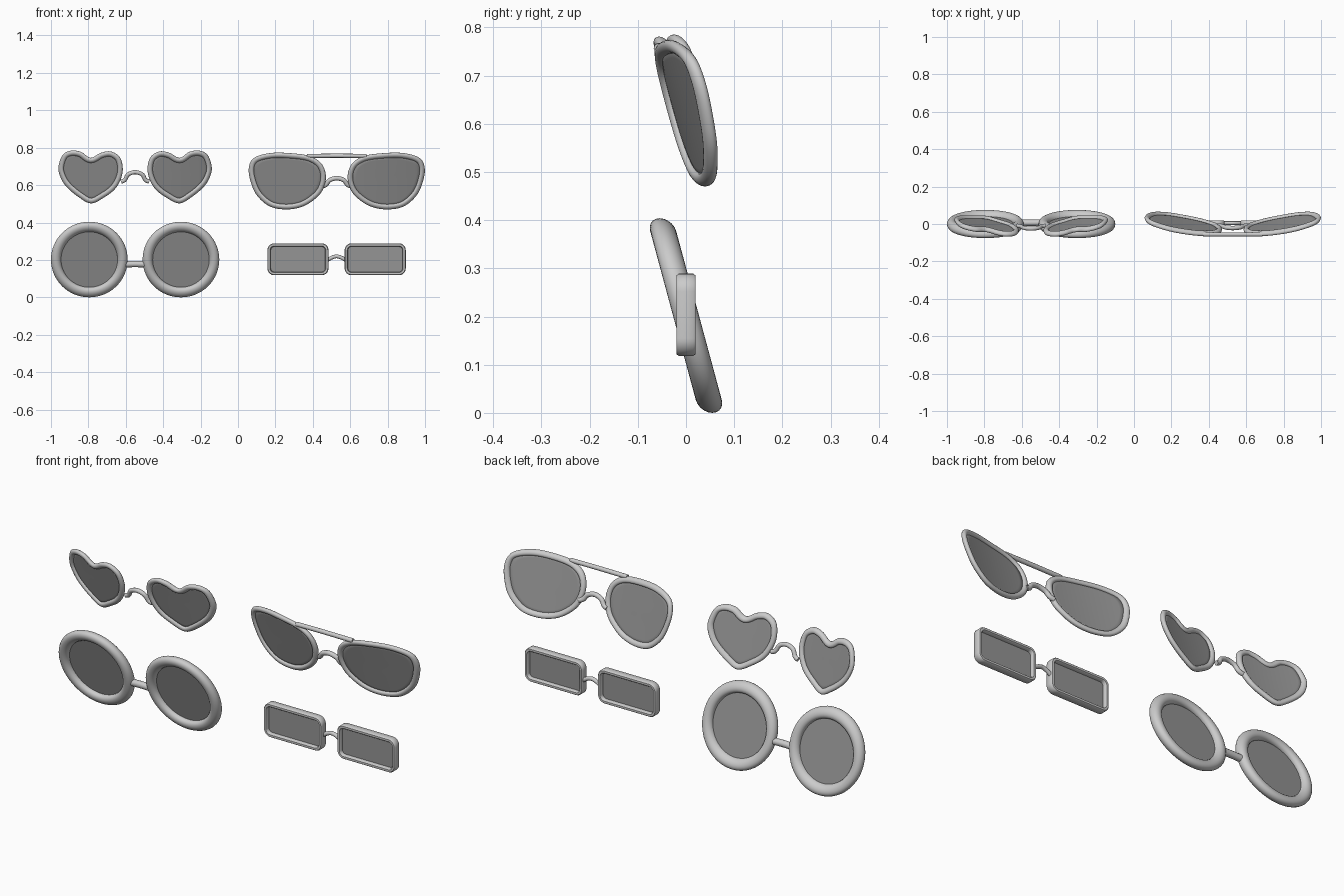
import bpy, bmesh, math
from mathutils import Vector

if "Cube" in bpy.data.objects:
    bpy.data.objects.remove(bpy.data.objects["Cube"])

glass = bpy.data.materials.new("dark_glass")
glass.diffuse_color = (0.3, 0.3, 0.3, 1)
glass.use_nodes = True
glass.node_tree.nodes["Principled BSDF"].inputs["Base Color"].default_value = glass.diffuse_color

def make(name, verts, faces, mat=None, angle=40):
    me = bpy.data.meshes.new(name)
    me.from_pydata(verts, [], faces)
    bm = bmesh.new()
    bm.from_mesh(me)
    bmesh.ops.recalc_face_normals(bm, faces=bm.faces)
    bm.to_mesh(me)
    bm.free()
    ob = bpy.data.objects.new(name, me)
    bpy.context.collection.objects.link(ob)
    if mat:
        me.materials.append(mat)
    bpy.ops.object.select_all(action='DESELECT')
    ob.select_set(True)
    bpy.context.view_layer.objects.active = ob
    bpy.ops.object.shade_smooth_by_angle(angle=math.radians(angle))
    return ob

def smooth(points, closed=True, steps=6):
    # Catmull-Rom curve through the points
    p = [Vector(q) for q in points]
    n, out = len(p), []
    get = (lambda i: p[i % n]) if closed else (lambda i: p[max(0, min(n - 1, i))])
    for i in range(n if closed else n - 1):
        a, b, c, d = (get(i + k) for k in (-1, 0, 1, 2))
        for s in range(steps):
            t = s / steps
            out.append(0.5 * (2 * b + (c - a) * t + (2 * a - 5 * b + 4 * c - d) * t * t
                              + (3 * b - a - 3 * c + d) * t ** 3))
    return out if closed else out + [p[-1]]

def normals(loop):
    n = len(loop)
    area = sum(loop[i].x * loop[(i + 1) % n].y - loop[(i + 1) % n].x * loop[i].y for i in range(n))
    sign = 1 if area > 0 else -1
    res = []
    for i in range(n):
        t = (loop[(i + 1) % n] - loop[i - 1]).normalized()
        res.append(Vector((t.y, -t.x)) * sign)
    return res

def circle_section(r, n=16):
    return [(r * math.cos(2 * math.pi * k / n), r * math.sin(2 * math.pi * k / n)) for k in range(n)]

def pair(name, cx, loop, section, depth, lens_gap=0.0):
    """Rim and lens on both sides; loop is (distance from middle, z)."""
    nor = normals(loop)
    n, m = len(loop), len(section)
    for side, s in (("right", 1), ("left", -1)):
        verts = []
        for p, q in zip(loop, nor):
            for a, b in section:
                w = p + q * a
                verts.append((cx + s * w.x, depth(w.x, w.y) + b, w.y))
        faces = [(i * m + j, i * m + (j + 1) % m, (i + 1) % n * m + (j + 1) % m, (i + 1) % n * m + j)
                 for i in range(n) for j in range(m)]
        make(f"{name}_rim_{side}", verts, faces)
        # lens: concentric rings following the wrap of the frame
        c = sum(loop, Vector((0, 0))) / n
        verts, faces, rings = [], [], 6
        for k in range(rings):
            for p in loop:
                w = p.lerp(c, k / rings)
                verts.append((cx + s * w.x, depth(w.x, w.y), w.y))
        verts.append((cx + s * c.x, depth(c.x, c.y), c.y))
        for k in range(rings - 1):
            for i in range(n):
                j = (i + 1) % n
                faces.append((k * n + i, k * n + j, (k + 1) * n + j, (k + 1) * n + i))
        faces += [((rings - 1) * n + i, (rings - 1) * n + (i + 1) % n, rings * n) for i in range(n)]
        lens = make(f"{name}_lens_{side}", verts, faces, glass)
        if lens_gap:
            mod = lens.modifiers.new("thickness", 'SOLIDIFY')
            mod.thickness, mod.offset = lens_gap, 0

def rod(name, cx, points, r, depth):
    """Round rod through (offset from middle, z) points."""
    path = smooth(points, closed=False)
    m, verts, faces = 12, [], []
    for i, p in enumerate(path):
        t = (path[min(i + 1, len(path) - 1)] - path[max(i - 1, 0)]).normalized()
        q = Vector((-t.y, t.x))
        for a, b in circle_section(r, m):
            w = p + q * a
            verts.append((cx + w.x, depth(abs(p.x), p.y) + b, w.y))
    for i in range(len(path) - 1):
        for j in range(m):
            k = (j + 1) % m
            faces.append((i * m + j, i * m + k, (i + 1) * m + k, (i + 1) * m + j))
    faces += [tuple(range(m)), tuple(range(len(verts) - m, len(verts)))]
    make(name, verts, faces)

def inset(loop, d):
    return [p - q * d for p, q in zip(loop, normals(loop))]

# wide wrapped glasses with a top bar
def wide_depth(x, z):
    return -0.025 + 0.33 * x * x - 0.27 * (z - 0.62)
wide = smooth([(.47, .684), (.444, .743), (.358, .770), (.251, .770), (.144, .754), (.080, .711),
               (.059, .642), (.080, .567), (.134, .513), (.198, .481), (.278, .471), (.358, .487),
               (.422, .540), (.455, .604)])
pair("wide", 0.528, inset(wide, .013), circle_section(.014), wide_depth, .004)
rod("wide_top_bar", 0.528, [(-.16, .756), (0, .757), (.16, .756)], .011, lambda x, z: -.056)
rod("wide_bridge", 0.528, [(-.078, .593), (-.058, .602), (-.038, .626), (0, .637), (.038, .626),
                           (.058, .602), (.078, .593)], .012, lambda x, z: wide_depth(x, z) + .008)

# heart glasses
def heart_depth(x, z):
    return -0.025 + 0.36 * x * x - 0.27 * (z - 0.64)
heart = smooth([(.409, .695), (.388, .759), (.345, .783), (.291, .777), (.238, .745), (.184, .771),
                (.131, .779), (.083, .749), (.067, .690), (.078, .631), (.110, .578), (.163, .537),
                (.235, .503), (.302, .537), (.366, .591), (.398, .642)])
pair("heart", -0.55, inset(heart, .013), circle_section(.014), heart_depth, .004)
rod("heart_bridge", -0.55, [(-.075, .618), (-.055, .628), (-.037, .657), (0, .669), (.037, .657),
                            (.055, .628), (.075, .618)], .011, lambda x, z: heart_depth(x, z) + .008)

# thick round glasses
def round_depth(x, z):
    return -0.27 * (z - 0.202)
ring = [Vector((.245 + .178 * math.cos(a), .202 + .175 * math.sin(a)))
        for a in (2 * math.pi * i / 64 for i in range(64))]
pair("round", -0.55, ring, circle_section(.027, 20), round_depth)
rod("round_bridge", -0.55, [(-.065, .176), (0, .178), (.065, .176)], .017, round_depth)

# small rectangular glasses
def flat(x, z):
    return 0.0
rect, r = [], .028
for k, (px, pz) in enumerate([(.361, .280), (.052, .280), (.052, .127), (.361, .127)]):
    ccx = px - r if px > .2 else px + r
    ccz = pz - r if pz > .2 else pz + r
    for i in range(9):
        a = math.pi / 2 * (k + i / 8)
        rect.append(Vector((ccx + r * math.cos(a), ccz + r * math.sin(a))))
bar = [(.009, -.015), (.009, .015), (.005, .02), (-.005, .02), (-.009, .015), (-.009, -.015),
       (-.005, -.02), (.005, -.02)]
pair("rectangle", 0.527, rect, bar, flat)
rod("rectangle_bridge", 0.527, [(-.05, .198), (-.026, .212), (0, .219), (.026, .212), (.05, .198)],
    .010, lambda x, z: .005)
